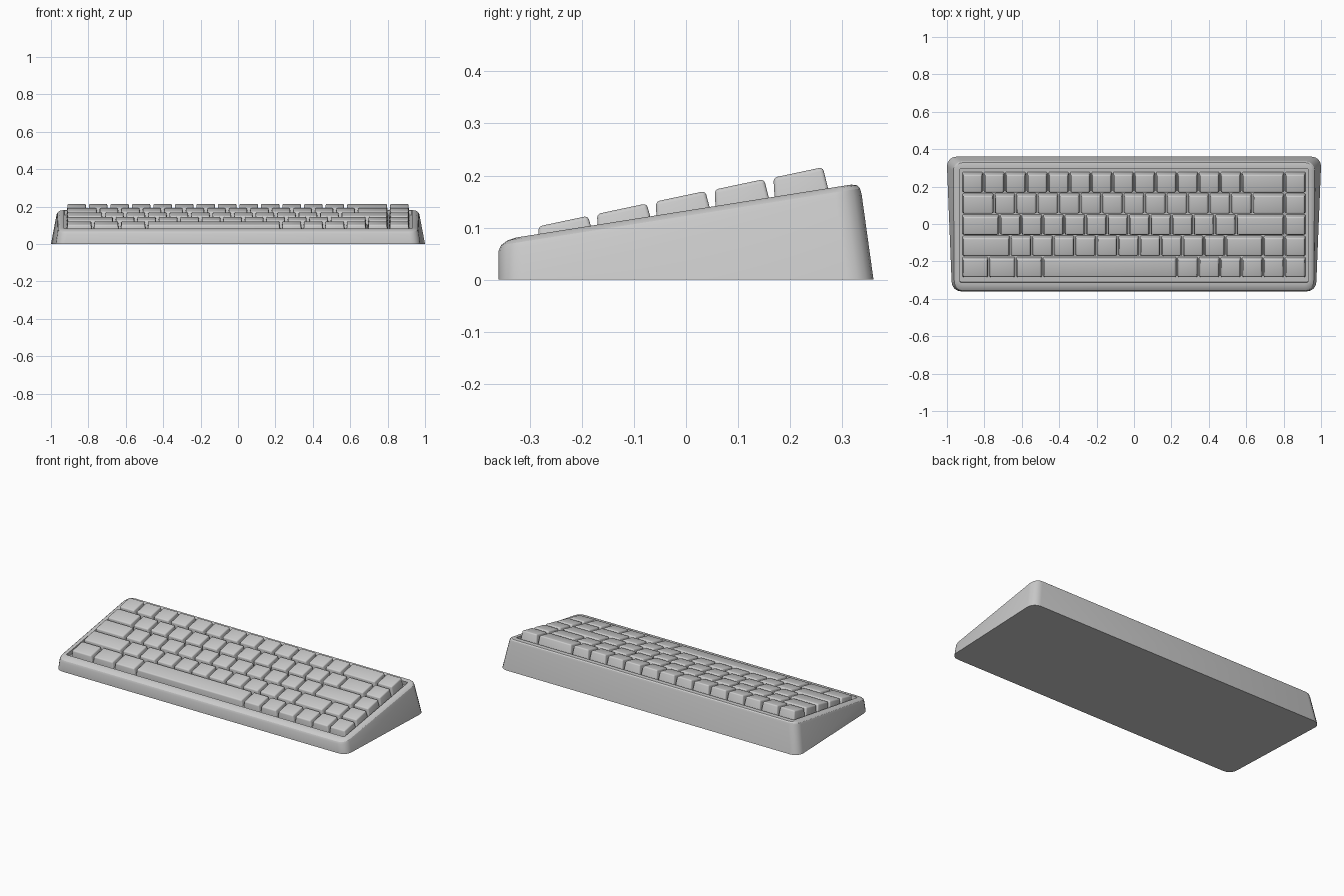
import bpy, bmesh, math
from mathutils import Matrix, Vector

if "Cube" in bpy.data.objects:
    bpy.data.objects.remove(bpy.data.objects["Cube"])

SLOPE, Z0 = 0.158, 0.1325      # tilt of the top plate and its height at y = 0
U = 0.115                      # one key unit


def finish(bm, name, angle):
    bmesh.ops.recalc_face_normals(bm, faces=bm.faces[:])
    me = bpy.data.meshes.new(name)
    bm.to_mesh(me)
    bm.free()
    ob = bpy.data.objects.new(name, me)
    bpy.context.collection.objects.link(ob)
    bpy.ops.object.select_all(action='DESELECT')
    ob.select_set(True)
    bpy.context.view_layer.objects.active = ob
    bpy.ops.object.shade_smooth_by_angle(angle=math.radians(angle))
    return ob


def ring(bm, xf, xb, yf, yb, r, off, seg=4):
    """Rounded trapezoid; off = offset from the tilted plate, None = ground."""
    verts = []
    corners = [(xb - r, yb - r, 0), (r - xb, yb - r, 90),
               (r - xf, yf + r, 180), (xf - r, yf + r, 270)]
    for cx, cy, a0 in corners:
        for i in range(seg + 1):
            a = math.radians(a0 + 90 * i / seg)
            x, y = cx + r * math.cos(a), cy + r * math.sin(a)
            z = 0 if off is None else Z0 + SLOPE * y + off
            verts.append(bm.verts.new((x, y, z)))
    return verts


# Case: outer wall, rounded rim and sunken key well
bm = bmesh.new()
specs = [
    (0.975, 1.000, -0.360, 0.360, 0.050, None),
    (0.965, 0.970, -0.360, 0.337, 0.050, -0.021),
    (0.961, 0.966, -0.355, 0.334, 0.047, -0.010),
    (0.952, 0.957, -0.343, 0.328, 0.040, -0.003),
    (0.940, 0.945, -0.326, 0.317, 0.032, 0.000),
    (0.930, 0.930, -0.313, 0.297, 0.006, 0.000),
    (0.930, 0.930, -0.309, 0.301, 0.006, -0.025),
]
rings = [ring(bm, *s) for s in specs]
for a, b in zip(rings, rings[1:]):
    n = len(a)
    for i in range(n):
        j = (i + 1) % n
        bm.faces.new((a[i], a[j], b[j], b[i]))
bm.faces.new(rings[0])
bm.faces.new(rings[-1])
finish(bm, "case", 25)

# Keys: tapered, bevelled caps in five rows on the tilted plate
TILT = Matrix.Translation((0, 0, Z0)) @ Matrix.Rotation(math.atan(SLOPE), 4, 'X')


def add_key(bm, cx, cy, w, h):
    """Cap of w units, h above the plate, top tipped slightly forward."""
    hw, hd, t, base = w * U / 2 - 0.0035, 0.054, 0.0055, -0.022
    sx, sy = (-1, 1, 1, -1), (-1, -1, 1, 1)
    lo = [bm.verts.new((cx + hw * i, cy + hd * j, base)) for i, j in zip(sx, sy)]
    hi = [bm.verts.new((cx + (hw - t) * i, cy + (hd - t) * j, h + 0.0025 * j))
          for i, j in zip(sx, sy)]
    bm.faces.new(lo[::-1])
    bm.faces.new(hi)
    edges = []
    for i in range(4):
        j = (i + 1) % 4
        bm.faces.new((lo[i], lo[j], hi[j], hi[i]))
        edges += [bm.edges.get((hi[i], hi[j])), bm.edges.get((lo[i], hi[i]))]
    bmesh.ops.bevel(bm, geom=edges, offset=0.007, segments=3, profile=0.5,
                    affect='EDGES')


rows = [
    ("number_row_keys", [1] * 13 + [2, 1], 0.039),
    ("upper_row_keys", [1.5] + [1] * 12 + [1.5, 1], 0.034),
    ("home_row_keys", [1.75] + [1] * 11 + [2.25, 1], 0.029),
    ("lower_row_keys", [2.25] + [1] * 10 + [1.75, 1, 1], 0.023),
    ("bottom_row_keys", [1.25] * 3 + [6.25] + [1] * 6, 0.017),
]
for r, (name, widths, h) in enumerate(rows):
    bm = bmesh.new()
    x = -8 * U
    for w in widths:
        add_key(bm, x + w * U / 2, -0.006 + (2 - r) * U, w, h)
        x += w * U
    bm.transform(TILT)
    finish(bm, name, 35)
